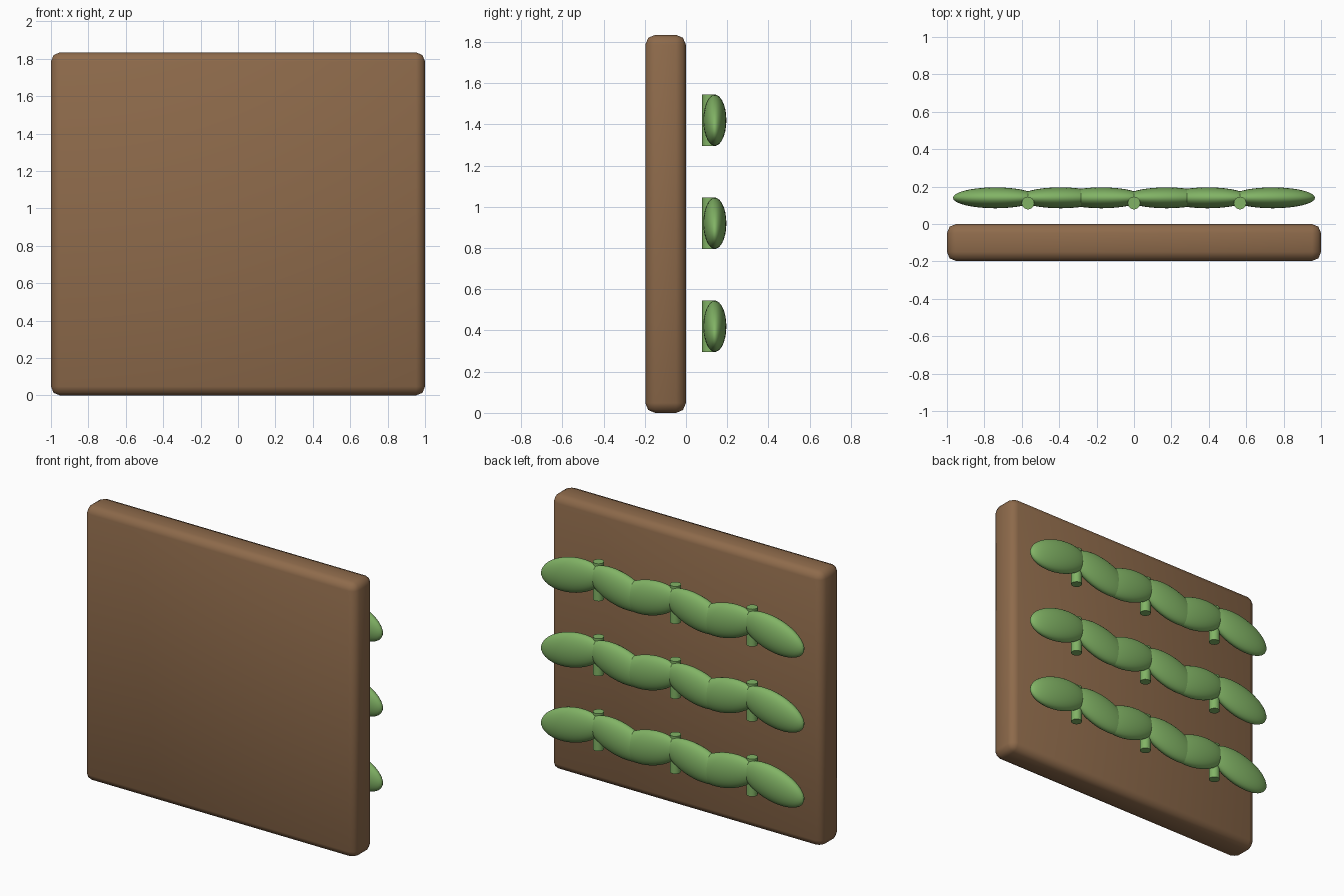
import bpy
from math import radians

if "Cube" in bpy.data.objects:
    bpy.data.objects.remove(bpy.data.objects["Cube"])


def material(name, color):
    m = bpy.data.materials.new(name)
    m.diffuse_color = color
    m.use_nodes = True
    m.node_tree.nodes["Principled BSDF"].inputs["Base Color"].default_value = m.diffuse_color
    return m


brown = material("brown", (0.27, 0.145, 0.07, 1))
green = material("green", (0.22, 0.45, 0.13, 1))


def finish(name, mat, angle=40):
    ob = bpy.context.object
    ob.name = name
    ob.data.materials.append(mat)
    bpy.ops.object.shade_smooth_by_angle(angle=radians(angle))
    return ob


# Backing panel with rounded edges
bpy.ops.mesh.primitive_cube_add(size=1, location=(0, -0.099, 0.917))
panel = bpy.context.object
panel.scale = (2, 0.197, 1.834)
bpy.ops.object.transform_apply(location=False, rotation=False, scale=True)
bevel = panel.modifiers.new("bevel", 'BEVEL')
bevel.width = 0.048
bevel.segments = 2
bpy.ops.object.modifier_apply(modifier="bevel")
finish("panel", brown, 60)

# Three rows of stems, each stem carrying a drooping pair of leaves
for row in range(3):
    z = 0.42 + 0.5 * row
    for x in (-0.567, 0, 0.567):
        bpy.ops.mesh.primitive_cylinder_add(vertices=16, radius=0.034, depth=0.25,
                                            location=(x, 0.112, z))
        finish("stem", green)
        for side in (-1, 1):
            bpy.ops.mesh.primitive_uv_sphere_add(
                segments=32, ring_count=16, radius=1,
                location=(x + side * 0.175, 0.14, z),
                rotation=(0, side * radians(14), 0))
            bpy.context.object.scale = (0.232, 0.056, 0.114)
            finish("leaf", green)
